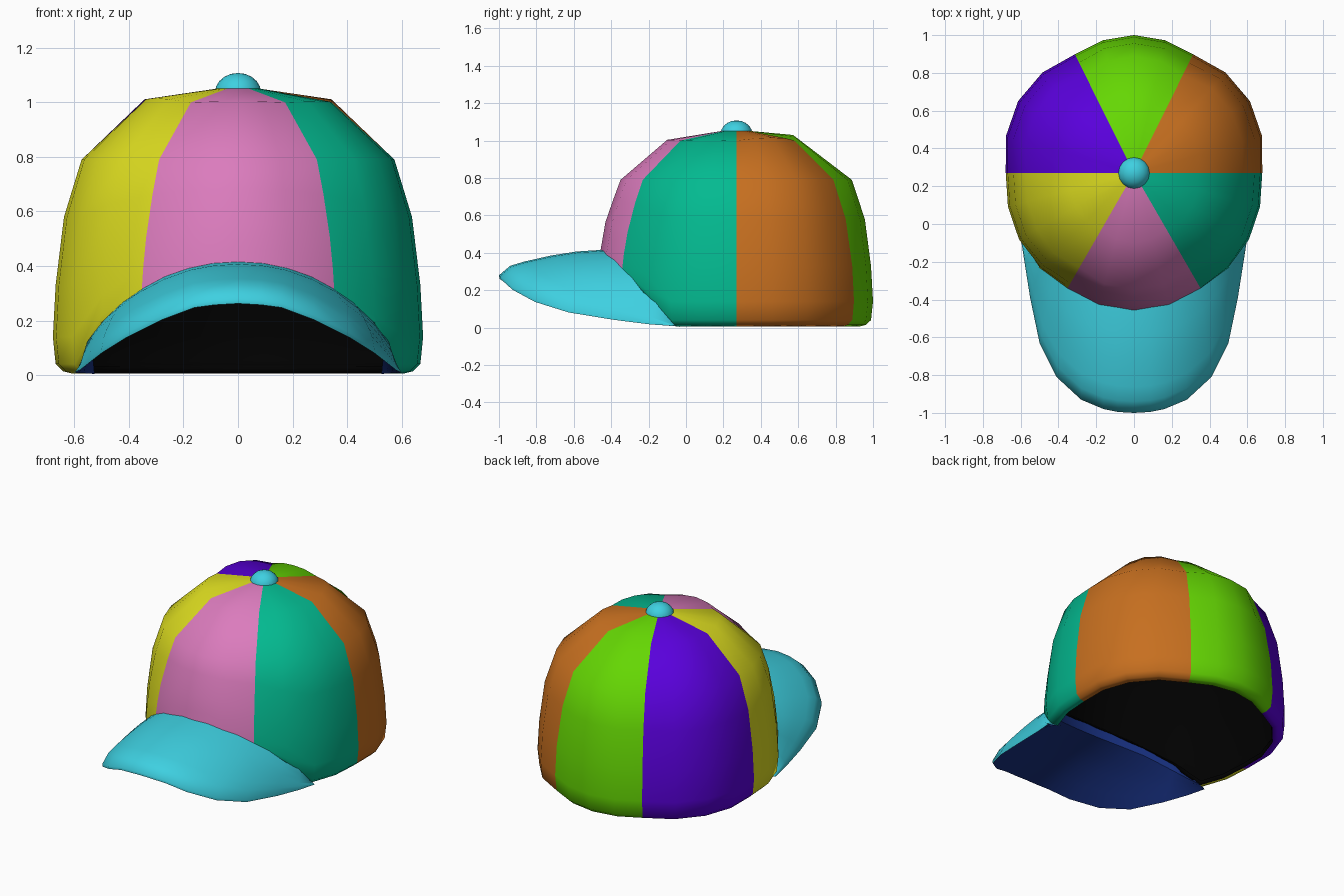
import bpy, bmesh, math

if "Cube" in bpy.data.objects:
    bpy.data.objects.remove(bpy.data.objects["Cube"])

CY = 0.27                                   # crown axis in y


def mat(name, rgb):
    m = bpy.data.materials.new(name)
    m.diffuse_color = (*rgb, 1)
    m.use_nodes = True
    m.node_tree.nodes["Principled BSDF"].inputs["Base Color"].default_value = m.diffuse_color
    return m


orange = mat("orange", (0.57, 0.16, 0.014))
green = mat("green", (0.13, 0.68, 0.001))
purple = mat("purple", (0.10, 0.0, 0.71))
yellow = mat("yellow", (0.71, 0.71, 0.014))
pink = mat("pink", (0.71, 0.20, 0.51))
teal = mat("teal", (0.001, 0.49, 0.28))
black = mat("lining_black", (0.0, 0.0, 0.0))
cyan = mat("cyan", (0.048, 0.63, 0.75))
navy = mat("navy", (0.009, 0.03, 0.22))

# Crown profile: height, radius factor
PROFILE = [(0.006, 0.90), (0.014, 0.945), (0.04, 0.985), (0.14, 1.0), (0.33, 0.985),
           (0.58, 0.94), (0.79, 0.845), (1.0, 0.505), (1.05, 0.12)]


def factor(z):
    for (z0, f0), (z1, f1) in zip(PROFILE, PROFILE[1:]):
        if z <= z1:
            return f0 + (f1 - f0) * (max(z, z0) - z0) / (z1 - z0)
    return PROFILE[-1][1]


def edge_height(th):
    """Lower edge of the crown: flat at the back, arched over the brim."""
    phi = abs((th + math.pi / 2 + math.pi) % (2 * math.pi) - math.pi)
    if phi >= math.radians(60):
        return 0.006
    return 0.006 + 0.4 * max(math.cos(1.5 * phi), 0) ** 0.8


def crown_point(th, z, scale=1.0):
    """Point on the oval crown; seams are pulled in, back side panels puffed out."""
    puff = abs(math.sin(3 * th))
    deg = math.degrees(th) % 360
    r = (1 - 0.03 * (1 - puff)) * factor(z) * scale
    high = min(max((z - 0.4) / 0.4, 0), 1)
    if deg < 60 or 120 < deg < 180:
        r *= 1 + 0.02 * puff
    elif 180 < deg < 239 or deg > 301:
        r *= 1 - 0.012 * puff
    if 239 < deg < 301:                     # front panel leans back a little
        r *= 1 - high * (0.022 + 0.02 * (1 - puff))
    elif 59 < deg < 61 or 119 < deg < 121:
        r *= 1 - 0.025 * high
    # the back panel is a little narrower than the others
    d = min(deg, 180 - deg) if deg <= 180 else 0
    shift = 3.5 * (d / 60 if d <= 60 else (90 - d) / 30)
    th += math.radians(shift if deg < 90 else -shift)
    a, b = 0.70, (0.73 if 0 < deg < 180 else 0.75)
    r *= a * b / math.hypot(b * math.cos(th), a * math.sin(th))
    return (r * math.cos(th), CY + r * math.sin(th), z)


def finish(name, bm, mats, angle):
    me = bpy.data.meshes.new(name)
    bmesh.ops.recalc_face_normals(bm, faces=bm.faces[:])
    bm.to_mesh(me)
    bm.free()
    for m in mats:
        me.materials.append(m)
    ob = bpy.data.objects.new(name, me)
    bpy.context.collection.objects.link(ob)
    bpy.ops.object.select_all(action='DESELECT')
    ob.select_set(True)
    bpy.context.view_layer.objects.active = ob
    bpy.ops.object.shade_smooth_by_angle(angle=math.radians(angle))
    return ob


# Crown: six panels, four segments each, with a black lining
N = 24
bm = bmesh.new()
rings = []
for level, _ in PROFILE:
    ring = []
    for i in range(N):
        th = 2 * math.pi * i / N
        puff = abs(math.sin(3 * th))
        zb = edge_height(th)
        z = level
        if level < 0.8:
            z = zb + (level - 0.006) * (0.79 - zb) / 0.784
        back = 4 < i < 8
        x, y, z = crown_point(th, z, 1 - 0.18 * puff if back and level == 1.0 else 1)
        if level == 1.0:                    # panels puff up between the seams
            z += (0.03 if back else 0.004 if i > 15 else 0.016) * puff
        ring.append(bm.verts.new((x, y, z)))
    rings.append(ring)
apex = bm.verts.new((0, CY, 1.06))
for i in range(N):
    j = (i + 1) % N
    for lo, hi in zip(rings, rings[1:]):
        bm.faces.new((lo[i], lo[j], hi[j], hi[i])).material_index = i // 4
    bm.faces.new((rings[-1][i], rings[-1][j], apex)).material_index = i // 4
crown = finish("crown", bm, [orange, green, purple, yellow, pink, teal, black], 60)
sol = crown.modifiers.new("lining", 'SOLIDIFY')
sol.thickness = 0.028
sol.offset = -1
sol.material_offset = 6
sol.material_offset_rim = 6

# Brim: arched visor between the crown edge and its outer outline
half = [(0, -1.0, 0.28), (0.085, -0.995, 0.275), (0.16, -0.98, 0.265), (0.28, -0.93, 0.22),
        (0.41, -0.81, 0.155), (0.50, -0.63, 0.095), (0.55, -0.39, 0.05),
        (0.58, -0.20, 0.022), (0.60, -0.07, 0.01)]
outline = [(-x, y, z) for x, y, z in half[:0:-1]] + half
top_rows = [(0, 0.0), (0.25, 0.025), (0.5, 0.037), (0.75, 0.04), (0.89, 0.036), (1, 0)]
low_rows = [(0.995, -0.018), (0.75, -0.012), (0.5, -0.003), (0.25, 0.0), (0, 0.0)]
bm = bmesh.new()
columns = []
for k, o in enumerate(outline):
    th = math.radians(-90 + (k - 8) * 7.5)
    zb = edge_height(th)
    up = crown_point(th, zb + 0.010, 0.985)
    dn = crown_point(th, max(zb - 0.01 - 0.15 * zb, 0.004), 0.96)
    width = min(math.dist(o, up) / 0.5, 1)
    col = []
    for rows, start in ((top_rows, up), (low_rows, dn)):
        for t, bump in rows:
            p = [s + (e - s) * t for s, e in zip(start, o)]
            p[2] = max(p[2] + bump * width, 0.002)
            col.append(bm.verts.new(p))
    columns.append(col)
M = len(columns[0])
for c0, c1 in zip(columns, columns[1:]):
    for r in range(M):
        s = (r + 1) % M
        f = bm.faces.new((c0[r], c1[r], c1[s], c0[s]))
        f.material_index = 1 if r >= len(top_rows) else 0
bm.faces.new(columns[0])
bm.faces.new(columns[-1])
finish("brim", bm, [cyan, navy], 60)

# Button on top
bm = bmesh.new()
bmesh.ops.create_uvsphere(bm, u_segments=16, v_segments=10, radius=1)
for v in bm.verts:
    v.co = (v.co.x * 0.085, v.co.y * 0.085 + CY, v.co.z * 0.073 + 1.035)
finish("top_button", bm, [cyan], 60)
